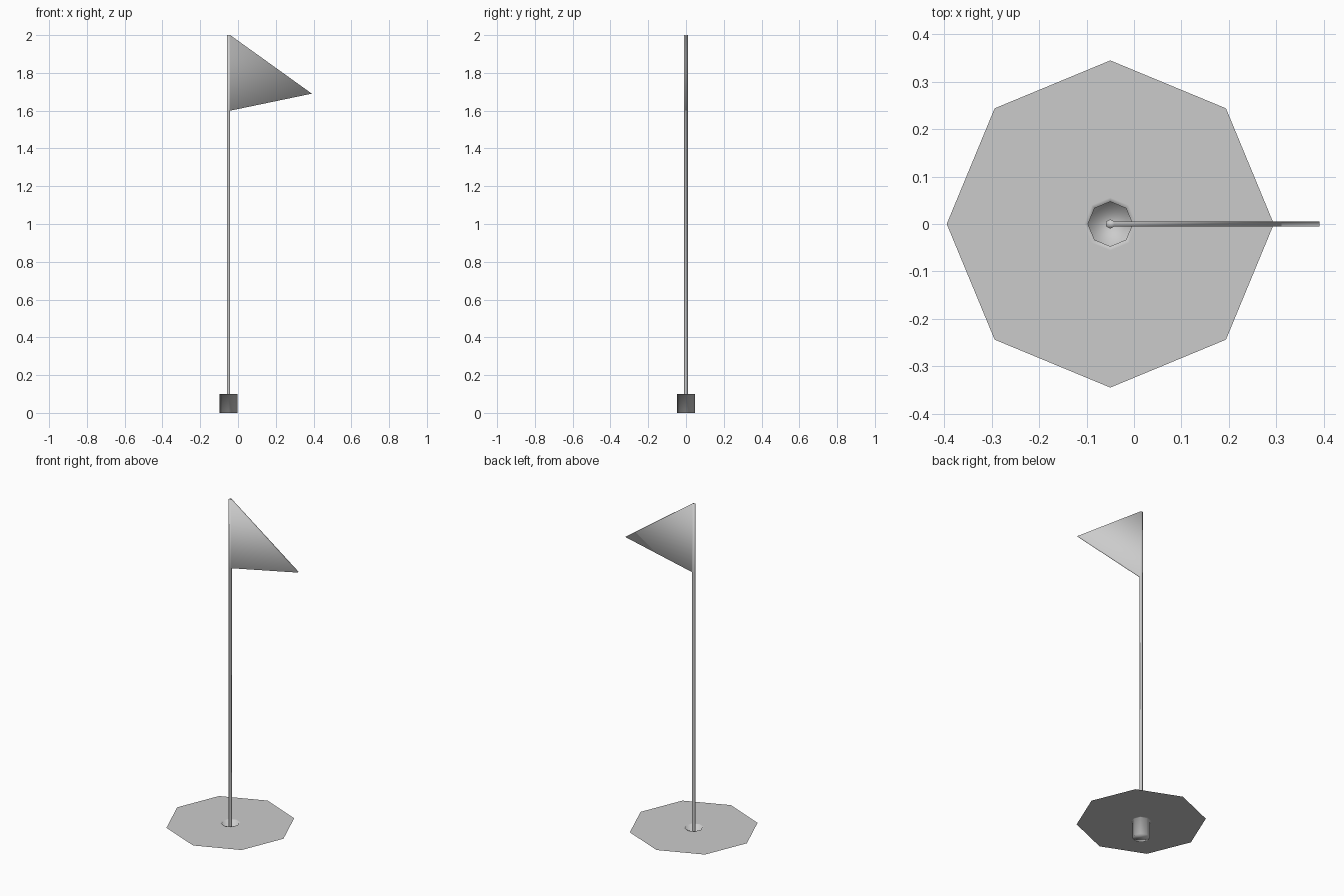
import bpy, bmesh
from math import cos, sin, pi, radians

if "Cube" in bpy.data.objects:
    bpy.data.objects.remove(bpy.data.objects["Cube"])

CX = -0.05  # shared axis of hole and pole


def lathe(bm, profile, sides, phase=0.0):
    """Stack rings of (radius, z), bridge them and cap the last one."""
    rings = [[bm.verts.new((CX + r * cos(phase + 2 * pi * i / sides),
                            r * sin(phase + 2 * pi * i / sides), z))
              for i in range(sides)] for r, z in profile]
    faces = []
    for a, b in zip(rings, rings[1:]):
        faces.append([bm.faces.new((a[i], a[(i + 1) % sides],
                                    b[(i + 1) % sides], b[i]))
                      for i in range(sides)])
    bm.faces.new(rings[-1])
    return faces


def finish(bm, name):
    for f in bm.faces:
        f.smooth = True
    mesh = bpy.data.meshes.new(name)
    bm.to_mesh(mesh)
    bm.free()
    obj = bpy.data.objects.new(name, mesh)
    bpy.context.collection.objects.link(obj)
    return obj


# Octagonal green with the sunken cup in one open surface
bm = bmesh.new()
lathe(bm, [(0.345, 0.1), (0.056, 0.1), (0.047, 0.1), (0.047, 0.0)], 8)
finish(bm, "green_with_cup")

# Six-sided pole; the upper part of its +x side is pulled out into the pennant
bm = bmesh.new()
bands = lathe(bm, [(0.01, 0.0), (0.01, 1.6), (0.01, 2.0)], 6, radians(-30))
side = bands[1][0]
low0, low1, high1, high0 = side.verts
bm.faces.remove(side)
tip0, tip1 = (bm.verts.new((0.391, y, 1.69)) for y in (-0.005, 0.005))
for loop in ((low0, low1, tip1, tip0), (tip0, tip1, high1, high0),
             (low0, tip0, high0), (low1, high1, tip1)):
    bm.faces.new(loop)
finish(bm, "pole_with_pennant")
